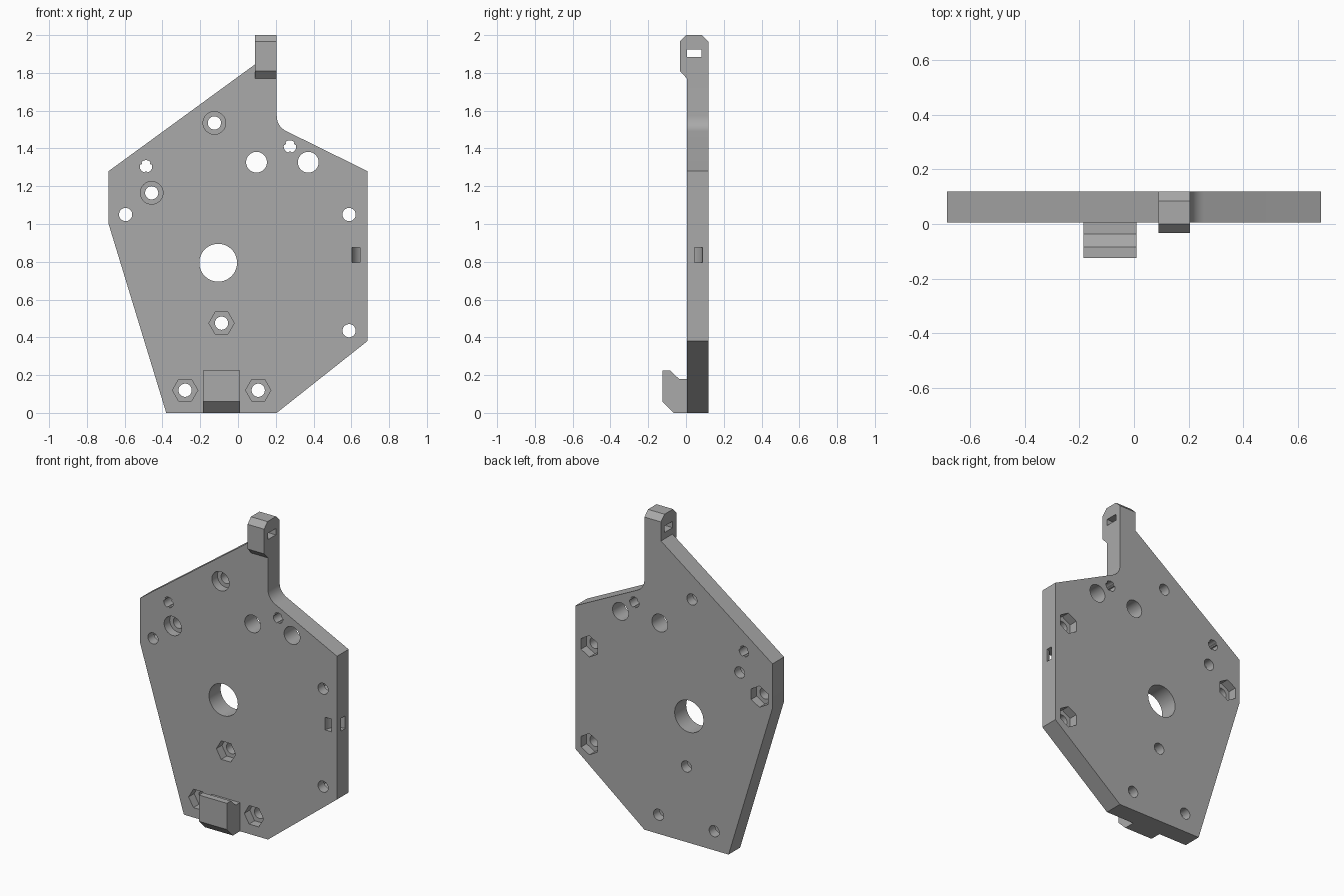
import bpy, bmesh
from math import pi, sin, cos, radians
from mathutils import Vector

if "Cube" in bpy.data.objects:
    bpy.data.objects.remove(bpy.data.objects["Cube"], do_unlink=True)

grey = bpy.data.materials.new("plain grey")
grey.use_nodes = True
colour = (0.4, 0.4, 0.4, 1)
grey.diffuse_color = colour
grey.node_tree.nodes["Principled BSDF"].inputs["Base Color"].default_value = colour

FRONT, BACK = 0.005, 0.12
POCKET = 0.055


def prism(name, points, start, end, place):
    """Extrude a 2D profile; place maps (u, v, depth) to x, y, z."""
    bm = bmesh.new()
    face = bm.faces.new([bm.verts.new(place(u, v, start)) for u, v in points])
    out = bmesh.ops.extrude_face_region(bm, geom=[face])
    shift = Vector(place(0, 0, end)) - Vector(place(0, 0, start))
    bmesh.ops.translate(bm, vec=shift, verts=[g for g in out["geom"] if isinstance(g, bmesh.types.BMVert)])
    bmesh.ops.recalc_face_normals(bm, faces=bm.faces)
    mesh = bpy.data.meshes.new(name)
    bm.to_mesh(mesh)
    bm.free()
    mesh.materials.append(grey)
    obj = bpy.data.objects.new(name, mesh)
    bpy.context.collection.objects.link(obj)
    return obj


def along_y(u, v, d):
    return (u, d, v)


def along_x(u, v, d):
    return (d, u, v)


def along_z(u, v, d):
    return (u, v, d)


def ring(x, z, r, sides=40, turn=0.0):
    return [(x + r * cos(turn + 2 * pi * i / sides), z + r * sin(turn + 2 * pi * i / sides))
            for i in range(sides)]


def activate(obj):
    bpy.ops.object.select_all(action='DESELECT')
    obj.select_set(True)
    bpy.context.view_layer.objects.active = obj


def cut(obj, cutter):
    """Subtract a cutter from a part and remove the cutter."""
    cutter.hide_render = True
    activate(obj)
    mod = obj.modifiers.new("cut", 'BOOLEAN')
    mod.operation, mod.solver, mod.object = 'DIFFERENCE', 'EXACT', cutter
    bpy.ops.object.modifier_apply(modifier=mod.name)
    bpy.data.objects.remove(cutter, do_unlink=True)


def drill(x, z, r, start=-0.1, end=0.3, sides=40, turn=0.0):
    cut(plate, prism("drill", ring(x, z, r, sides, turn), start, end, along_y))


# Plate outline with a rounded inner corner below the tab
a, b, c = Vector((0.205, 1.575)), Vector((0.205, 1.517)), Vector((0.257, 1.491))
fillet = [tuple(c * (1 - t) ** 2 + b * 2 * t * (1 - t) + a * t * t)
          for t in [i / 10 for i in range(11)]]
outline = [(-0.38, 0), (0.205, 0), (0.685, 0.38), (0.685, 1.28), *fillet,
           (0.205, 1.845), (0.09, 1.845), (-0.685, 1.28), (-0.685, 1.0)]
plate = prism("plate", outline, FRONT, BACK, along_y)

# Plain round holes
drill(-0.105, 0.795, 0.1, sides=64)
for x in (0.098, 0.372):
    drill(x, 1.327, 0.055)

# Screw holes with three small ribs
for x, z in ((0.275, 1.41), (-0.487, 1.305)):
    profile = []
    for i in range(48):
        ang = 2 * pi * i / 48
        near_rib = abs((ang - radians(30)) % (2 * pi / 3) - pi / 3) > pi / 3 - 0.2
        r = 0.026 if near_rib else 0.033
        profile.append((x + r * cos(ang), z + r * sin(ang)))
    cut(plate, prism("drill", profile, -0.1, 0.3, along_y))

# Counterbored holes, open to the front
for x, z in ((-0.125, 1.535), (-0.457, 1.165)):
    drill(x, z, 0.06, end=FRONT + POCKET)
    drill(x, z, 0.035)

# Hexagonal nut pockets in the front
for x, z in ((-0.087, 0.475), (-0.28, 0.12), (0.107, 0.12)):
    drill(x, z, 0.067, end=FRONT + POCKET, sides=6)
    drill(x, z, 0.035)

# Hexagonal nut pockets in the back
for x, z in ((-0.595, 1.05), (0.588, 1.05), (0.588, 0.435)):
    drill(x, z, 0.067, start=BACK - POCKET, sides=6, turn=pi / 2)
    drill(x, z, 0.035)

# Curved cable tie channel from the front to the side edge
angles = [radians(80 + 110 * i / 16) for i in range(17)]
channel = [(0.685 + r * cos(t), FRONT + r * sin(t))
           for r, sweep in ((0.082, angles), (0.04, angles[::-1])) for t in sweep]
cut(plate, prism("channel", channel, 0.795, 0.875, along_z))

# Upper tab with a lip over the front of the plate and a cross slot
tab = prism("upper_tab", [(FRONT, 1.77), (FRONT, 1.845), (BACK, 1.845), (BACK, 1.965),
                          (0.085, 2), (0, 2), (-0.033, 1.965), (-0.033, 1.81)],
            0.09, 0.205, along_x)
cut(tab, prism("slot", [(0.005, 1.885), (0.083, 1.885), (0.083, 1.925), (0.005, 1.925)],
               0, 0.3, along_x))

# Lower hook
hook = prism("lower_hook", [(FRONT, 0), (-0.065, 0), (-0.125, 0.06), (-0.125, 0.225),
                            (-0.085, 0.225), (-0.037, 0.18), (FRONT, 0.18)],
             -0.185, 0.01, along_x)

for part in (plate, tab, hook):
    activate(part)
    bpy.ops.object.shade_smooth_by_angle(angle=radians(30))
